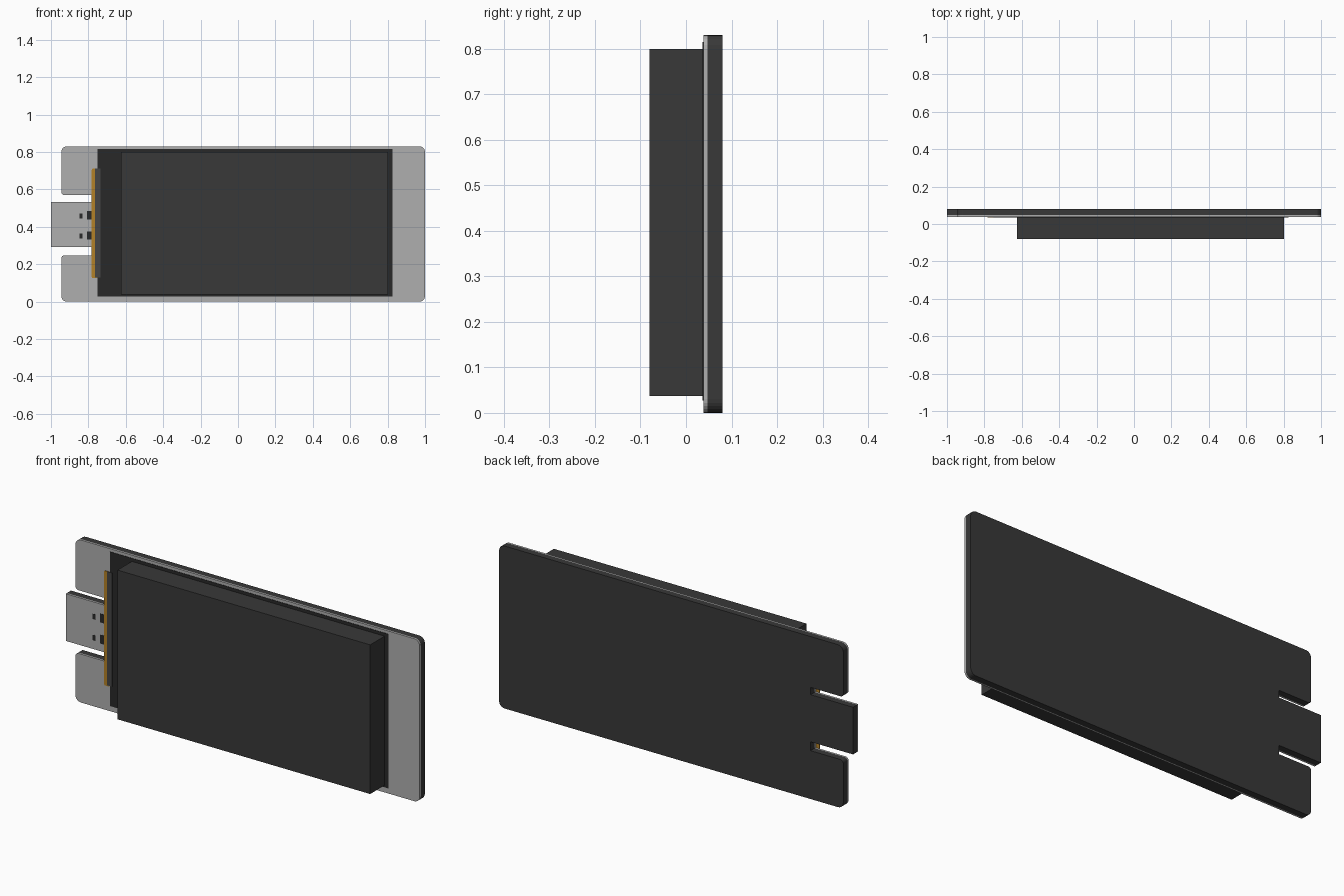
import bpy, math
from mathutils import Vector

if "Cube" in bpy.data.objects:
    bpy.data.objects.remove(bpy.data.objects["Cube"])


def material(name, rgb):
    m = bpy.data.materials.new(name)
    m.diffuse_color = (*rgb, 1)
    m.use_nodes = True
    m.node_tree.nodes["Principled BSDF"].inputs["Base Color"].default_value = m.diffuse_color
    return m


light = material("light_grey", (0.43, 0.43, 0.43))
dark = material("dark_grey", (0.04, 0.04, 0.04))
black = material("black", (0.022, 0.022, 0.022))
mid = material("mid_grey", (0.06, 0.06, 0.06))
gold = material("gold", (0.45, 0.22, 0.02))


def rounded(corners, steps=6):
    """Round each (x, z, radius) corner of a right-angled outline."""
    pts = []
    for i, (x, z, r) in enumerate(corners):
        p = Vector((x, z))
        if r == 0:
            pts.append(p)
            continue
        a = (Vector(corners[i - 1][:2]) - p).normalized() * r
        b = (Vector(corners[(i + 1) % len(corners)][:2]) - p).normalized() * r
        for k in range(steps + 1):
            t = math.pi / 2 * k / steps
            pts.append(p + a * (1 - math.sin(t)) + b * (1 - math.cos(t)))
    return pts


def prism(name, outline, levels, mats):
    """Stack an xz outline along y; one material per layer."""
    n = len(outline)
    verts = [(p[0], y, p[1]) for y in levels for p in outline]
    faces = [list(range(n))]
    slots = [0]
    for l in range(len(levels) - 1):
        for i in range(n):
            j = (i + 1) % n
            faces.append([l * n + j, l * n + i, (l + 1) * n + i, (l + 1) * n + j])
            slots.append(l)
    faces.append([(len(levels) - 1) * n + i for i in reversed(range(n))])
    slots.append(len(mats) - 1)
    me = bpy.data.meshes.new(name)
    me.from_pydata(verts, [], faces)
    for m in mats:
        me.materials.append(m)
    for poly, s in zip(me.polygons, slots):
        poly.material_index = s
    ob = bpy.data.objects.new(name, me)
    bpy.context.collection.objects.link(ob)
    return ob


def slab(name, x0, x1, z0, z1, y0, y1, mat, r=0):
    corners = [(x0, z0, r), (x1, z0, r), (x1, z1, r), (x0, z1, r)]
    return prism(name, rounded(corners), [y0, y1], [mat])


# Board with a connector tab between two slots: light face, dark body
R, S = 0.03, 0.016
board = [(-0.945, 0, R), (1, 0, R), (1, 0.83, R), (-0.945, 0.83, R),
         (-0.945, 0.57, S), (-0.76, 0.57, 0), (-0.76, 0.533, 0), (-1, 0.533, 0),
         (-1, 0.292, 0), (-0.76, 0.292, 0), (-0.76, 0.247, 0), (-0.945, 0.247, S)]
FACE = 0.038
prism("circuit_board", rounded(board), [FACE, 0.047, 0.08], [light, dark])

# Thin backing sheet and the raised screen block
slab("backing_sheet", -0.75, 0.825, 0.027, 0.815, FACE - 0.002, FACE, black)
slab("screen_block", -0.625, 0.803, 0.037, 0.799, -0.08, FACE - 0.002, dark)

# Flat ribbon cable folded over the end of the sheet
slab("ribbon_cable", -0.782, -0.75, 0.125, 0.711, FACE - 0.003, FACE, gold, 0.008)
slab("ribbon_clamp", -0.764, -0.735, 0.13, 0.711, FACE - 0.004, FACE - 0.002, mid)

# Contact pads on the tab, in two rows
for i, z in enumerate((0.352, 0.46)):
    slab(f"small_pad_{i}", -0.847, -0.831, z - 0.015, z + 0.012, FACE - 0.001, FACE, black)
    slab(f"large_pad_{i}", -0.806, -0.775, z - 0.021, z + 0.024, FACE - 0.001, FACE, black)
